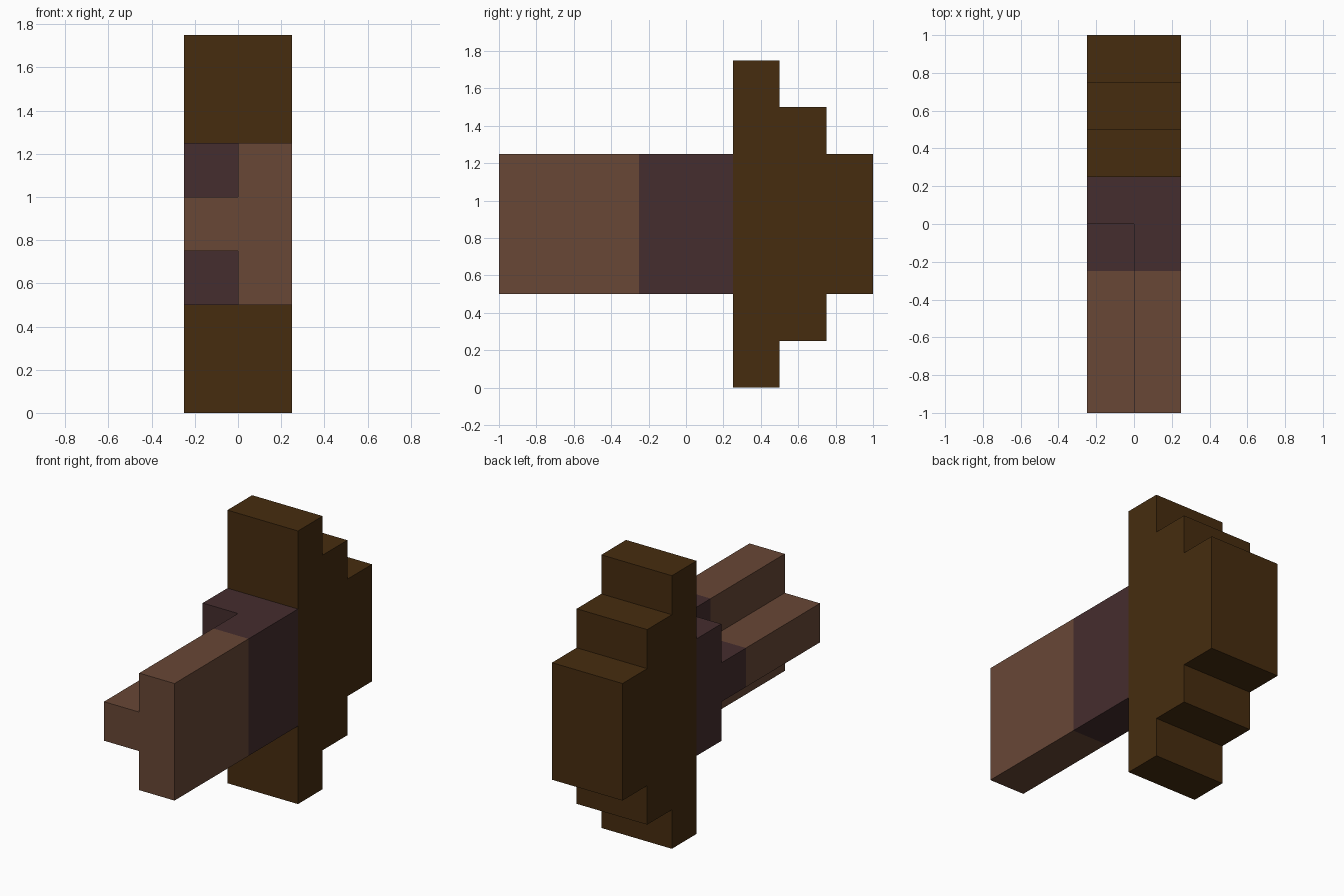
import bpy
import bmesh

cube = bpy.data.objects.get("Cube")
if cube:
    bpy.data.objects.remove(cube, do_unlink=True)


def material(name, rgb):
    """Flat material from 8-bit sRGB values."""
    lin = [((c / 255 + 0.055) / 1.055) ** 2.4 for c in rgb] + [1.0]
    mat = bpy.data.materials.new(name)
    mat.use_nodes = True
    mat.diffuse_color = lin
    bsdf = mat.node_tree.nodes["Principled BSDF"]
    bsdf.inputs["Base Color"].default_value = lin
    bsdf.inputs["Roughness"].default_value = 0.9
    return mat


def extrude_profile(name, points, offset, mat):
    """Extrude a closed 3D outline along an offset vector."""
    bm = bmesh.new()
    face = bm.faces.new([bm.verts.new(p) for p in points])
    ext = bmesh.ops.extrude_face_region(bm, geom=[face])
    verts = [g for g in ext["geom"] if isinstance(g, bmesh.types.BMVert)]
    bmesh.ops.translate(bm, verts=verts, vec=offset)
    bmesh.ops.recalc_face_normals(bm, faces=bm.faces)
    mesh = bpy.data.meshes.new(name)
    bm.to_mesh(mesh)
    bm.free()
    mesh.materials.append(mat)
    obj = bpy.data.objects.new(name, mesh)
    bpy.context.collection.objects.link(obj)
    return obj


dark_brown = material("dark brown", (70, 44, 15))
plum_brown = material("plum brown", (69, 45, 46))
clay_brown = material("clay brown", (104, 71, 54))

W = 0.25      # half width
MID = 0.875   # mid height

# Stepped handle: half outline in (y, height from middle), mirrored downwards
steps = [(0.25, 0.875), (0.5, 0.875), (0.5, 0.625), (0.75, 0.625),
         (0.75, 0.375), (1.0, 0.375)]
outline = steps + [(y, -h) for y, h in reversed(steps)]
extrude_profile("stepped_handle", [(-W, y, MID + h) for y, h in outline],
                (2 * W, 0, 0), dark_brown)

# Key shaft: sideways T section with a rib on the right side
half_t = [(W, 0.375), (0, 0.375), (0, 0.125), (-W, 0.125)]
t_section = half_t + [(x, -h) for x, h in reversed(half_t)]


def shaft(name, y0, y1, mat):
    extrude_profile(name, [(x, y0, MID + h) for x, h in t_section],
                    (0, y1 - y0, 0), mat)


shaft("shaft_tip", -1.0, -0.25, clay_brown)
shaft("shaft_neck", -0.25, 0.0, plum_brown)

# Solid collar between the shaft and the handle
collar = [(W, 0.375), (-W, 0.375), (-W, -0.375), (W, -0.375)]
extrude_profile("collar", [(x, 0, MID + h) for x, h in collar],
                (0, 0.25, 0), plum_brown)
